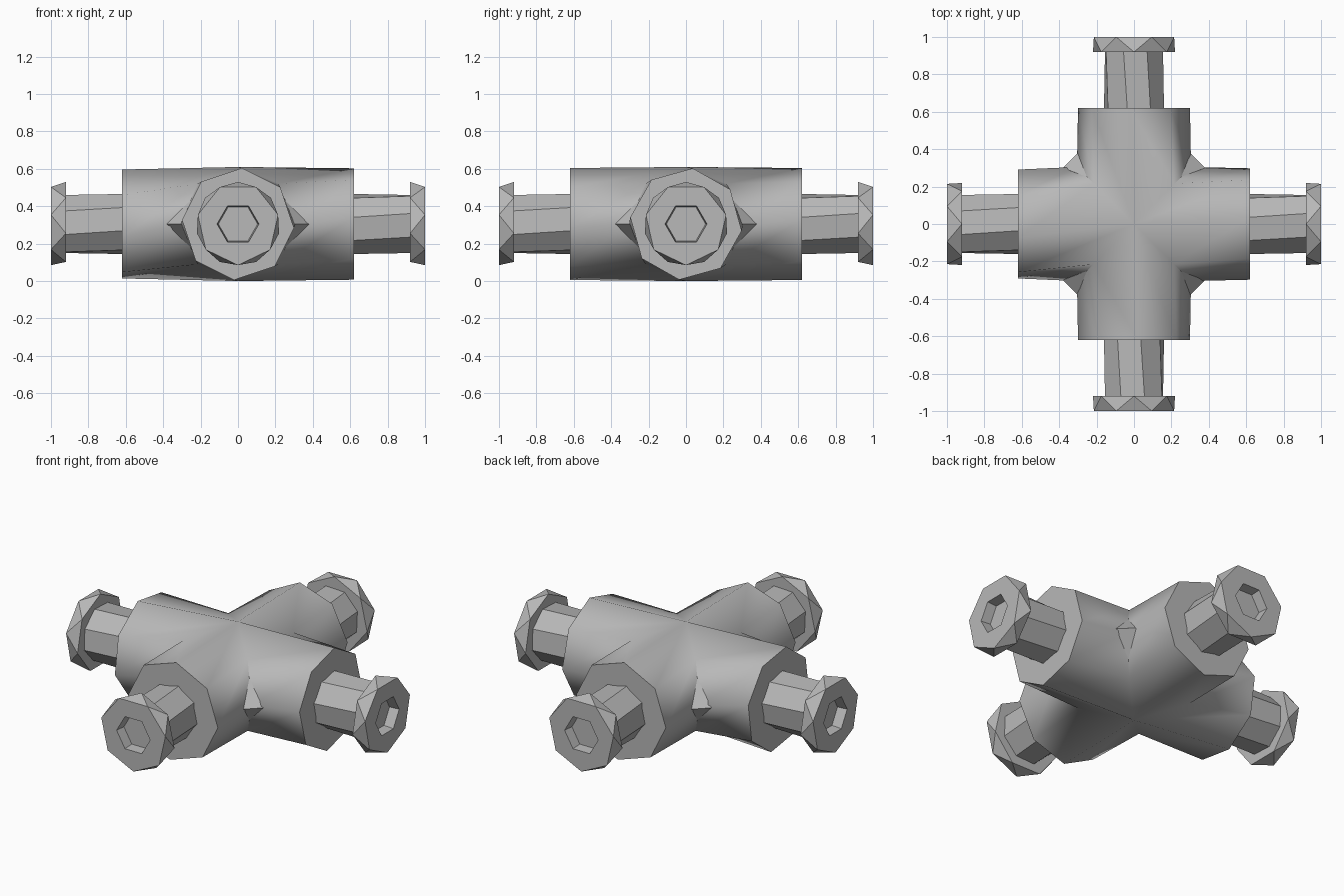
import bpy, bmesh
from math import sin, cos, pi, radians
from mathutils import Vector, Matrix

old = bpy.data.objects.get("Cube")
if old:
    bpy.data.objects.remove(old, do_unlink=True)

MID = 0.305      # height of the arm axes
R = 0.305        # arm radius

steel = bpy.data.materials.new("grey steel")
steel.use_nodes = True
GREY = (0.48, 0.48, 0.48, 1)
steel.diffuse_color = GREY
steel.node_tree.nodes["Principled BSDF"].inputs["Base Color"].default_value = GREY


def ring(bm, x, radius, sides, turn=0.0, mitre=False):
    """Polygon of vertices around the x axis; a mitred ring lies on x = |y|."""
    verts = []
    for i in range(sides):
        a = 2 * pi * i / sides + turn
        y, z = radius * sin(a), radius * cos(a)
        verts.append(bm.verts.new((abs(y) if mitre else x, y, z)))
    return verts


def bridge(bm, a, b):
    n = len(a)
    for i in range(n):
        j = (i + 1) % n
        bm.faces.new((a[i], a[j], b[j], b[i]))


def zigzag(bm, a, b):
    """Triangle band between rings offset by half a step."""
    n = len(a)
    for i in range(n):
        j = (i + 1) % n
        bm.faces.new((a[i], a[j], b[i]))
        bm.faces.new((a[j], b[j], b[i]))


def finish(name, bm, quarter=0, smooth=None):
    bmesh.ops.remove_doubles(bm, verts=bm.verts, dist=0.0005)
    bmesh.ops.recalc_face_normals(bm, faces=bm.faces)
    turn = Matrix.Rotation(quarter * pi / 2, 4, "Z")
    bm.transform(Matrix.Translation((0, 0, MID)) @ turn)
    mesh = bpy.data.meshes.new(name)
    bm.to_mesh(mesh)
    bm.free()
    mesh.materials.append(steel)
    obj = bpy.data.objects.new(name, mesh)
    bpy.context.collection.objects.link(obj)
    if smooth:
        bpy.ops.object.select_all(action="DESELECT")
        obj.select_set(True)
        bpy.context.view_layer.objects.active = obj
        bpy.ops.object.shade_smooth_by_angle(angle=radians(smooth))
    return obj


# Cross body: four octagonal arms mitred together at the centre
body = bmesh.new()
for k, twist in enumerate((7, 4, 14, 4)):
    start = len(body.verts)
    inner = ring(body, 0, R, 8, mitre=True)
    outer = ring(body, 0.62, R - 0.005, 8, radians(twist))
    bridge(body, inner, outer)
    body.faces.new(outer)
    body.verts.ensure_lookup_table()
    bmesh.ops.rotate(body, verts=body.verts[start:], cent=(0, 0, 0),
                     matrix=Matrix.Rotation(k * pi / 2, 3, "Z"))
finish("cross_body", body, smooth=50)

sides = ("left", "back", "right", "front")
for k, side in enumerate(sides):
    # Pin: faceted shaft running out of the arm
    bm = bmesh.new()
    root = ring(bm, 0.5, 0.165, 8, radians(10))
    tip = ring(bm, 0.93, 0.165, 8, radians(20))
    bridge(bm, root, tip)
    bm.faces.new(root)
    bm.faces.new(tip)
    finish(side + "_pin", bm, k, smooth=30)

    # Bolt head: seven-sided zigzag rim with a hexagonal socket
    bm = bmesh.new()
    step = pi / 7
    rear = ring(bm, 0.92, 0.225, 7)
    face = ring(bm, 1.0, 0.22, 7, step)
    zigzag(bm, rear, face)
    bm.faces.new(rear)
    mouth = ring(bm, 1.0, 0.112, 6, pi / 6)
    floor = ring(bm, 0.94, 0.105, 6, pi / 6)
    edges = []
    for loop in (face, mouth):
        for i, v in enumerate(loop):
            w = loop[(i + 1) % len(loop)]
            edges.append(bm.edges.get((v, w)) or bm.edges.new((v, w)))
    bmesh.ops.triangle_fill(bm, edges=edges, use_beauty=True,
                            use_dissolve=False, normal=(1, 0, 0))
    bridge(bm, mouth, floor)
    bm.faces.new(floor)
    finish(side + "_bolt_head", bm, k)

    # Gusset: small faceted web in the corner between two arms
    bm = bmesh.new()
    points = [(0.30, 0.38, 0), (0.38, 0.30, 0), (0.2, 0.2, 0)]
    points += [(0.25, 0.25, h) for h in (0.13, -0.13)]
    for p in points:
        bm.verts.new(p)
    bmesh.ops.convex_hull(bm, input=bm.verts)
    finish(side + "_corner_gusset", bm, k)
